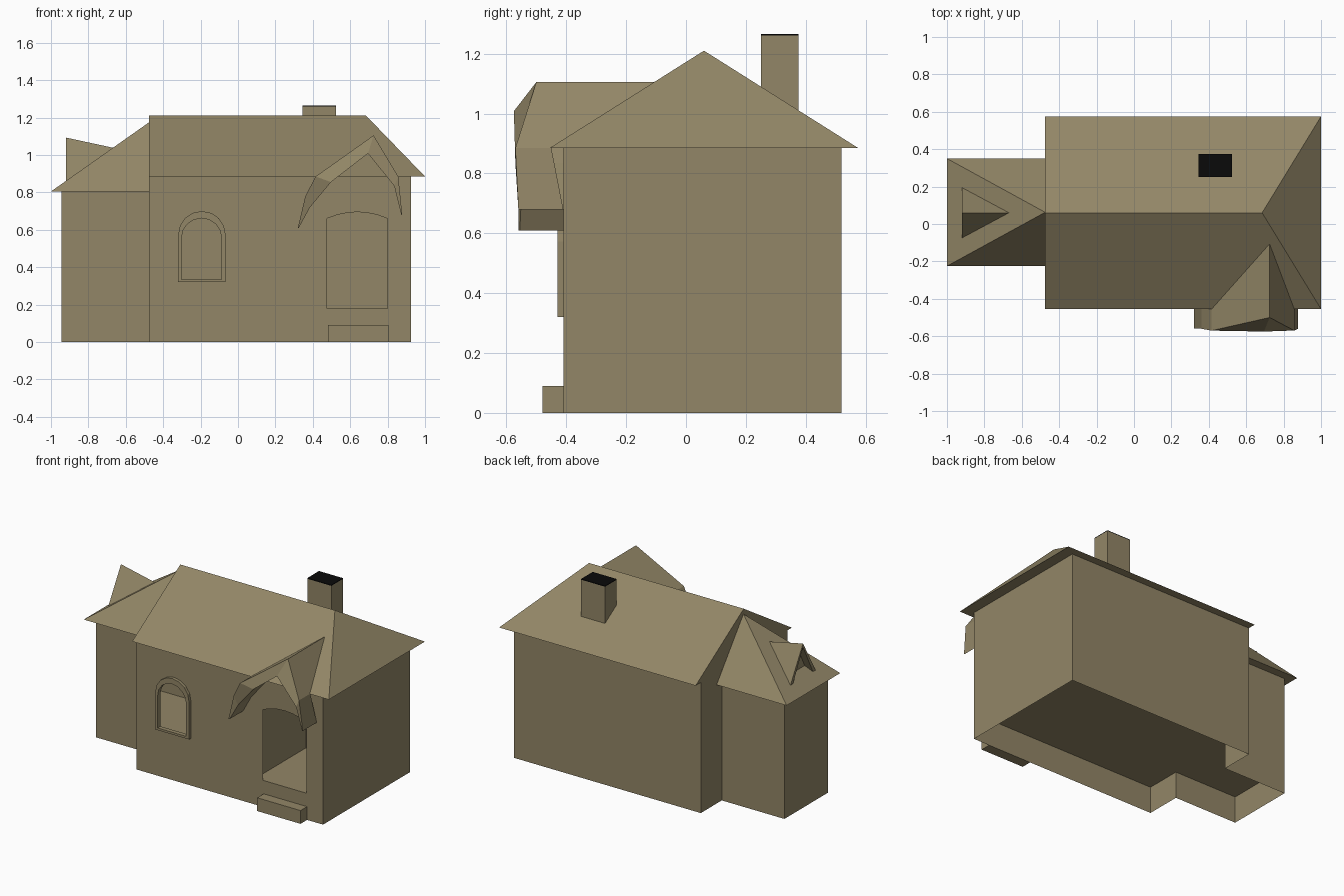
import bpy, bmesh, math
from mathutils import Vector

if "Cube" in bpy.data.objects:
    bpy.data.objects.remove(bpy.data.objects["Cube"])


def material(name, rgb):
    m = bpy.data.materials.new(name)
    m.diffuse_color = (*rgb, 1)
    m.use_nodes = True
    m.node_tree.nodes["Principled BSDF"].inputs["Base Color"].default_value = m.diffuse_color
    return m


CLAY = material("clay_tan", (0.29, 0.24, 0.135))
BLACK = material("soot_black", (0.003, 0.003, 0.003))


def finish(bm, name, mat=CLAY, recalc=True):
    if recalc:
        bmesh.ops.recalc_face_normals(bm, faces=bm.faces)
    me = bpy.data.meshes.new(name)
    bm.to_mesh(me)
    bm.free()
    me.materials.append(mat)
    ob = bpy.data.objects.new(name, me)
    bpy.context.collection.objects.link(ob)
    return ob


def poly(name, pts, faces, mat=CLAY, recalc=True):
    bm = bmesh.new()
    vs = [bm.verts.new(p) for p in pts]
    for f in faces:
        bm.faces.new([vs[i] for i in f])
    return finish(bm, name, mat, recalc)


def box(name, x0, x1, y0, y1, z0, z1, mat=CLAY):
    pts = [(x, y, z) for z in (z0, z1) for x, y in ((x0, y0), (x1, y0), (x1, y1), (x0, y1))]
    return poly(name, pts, [(3, 2, 1, 0), (4, 5, 6, 7), (0, 1, 5, 4), (1, 2, 6, 5), (2, 3, 7, 6), (3, 0, 4, 7)], mat)


def arch(x0, x1, z0, spring, rise, n):
    """Outline (x, z) of an opening with an elliptical top."""
    c, r = (x0 + x1) / 2, (x1 - x0) / 2
    top = [(c + r * math.cos(math.pi * i / n), spring + rise * math.sin(math.pi * i / n)) for i in range(n + 1)]
    return [(x0, z0), (x1, z0)] + top


def loft(name, rings, closed=True):
    """Skin a list of equal-length point rings."""
    n = len(rings[0])
    pts = [p for r in rings for p in r]
    faces = []
    for k in range(len(rings) - 1):
        for i in range(n if closed else n - 1):
            j = (i + 1) % n
            faces.append((k * n + i, k * n + j, (k + 1) * n + j, (k + 1) * n + i))
    return poly(name, pts, faces)


X0, X1, Y0, Y1, H = -0.475, 0.925, -0.41, 0.52, 0.885
WX, WY0, WY1, WH = -0.945, -0.17, 0.295, 0.805
FLOOR = 0.18

# front wall with window and door holes
win_in = arch(-0.302, -0.088, 0.335, 0.555, 0.107, 8)
win_out = arch(-0.32, -0.066, 0.32, 0.573, 0.127, 8)
c, r = 0.6375, 0.1625
door = [(0.475, FLOOR), (0.80, FLOOR)] + [
    (c + r * t, 0.66 + 0.035 * (1 - t * t)) for t in (1, 0.67, 0.33, 0, -0.33, -0.67, -1)]
bm = bmesh.new()
for loop in ([(X0, 0), (X1, 0), (X1, H), (X0, H)], win_in, door):
    vs = [bm.verts.new((x, Y0, z)) for x, z in loop]
    for i in range(len(vs)):
        if (vs[i].co - vs[i - 1].co).length > 1e-5:
            bm.edges.new((vs[i - 1], vs[i]))
bmesh.ops.triangle_fill(bm, edges=bm.edges, use_beauty=True, use_dissolve=False, normal=Vector((0, -1, 0)))
for f in bm.faces:
    if f.normal.y > 0:
        f.normal_flip()
finish(bm, "front_wall", recalc=False)

# remaining outer walls, following the plan outline
plan = [(X1, Y0, H), (X1, Y1, H), (X0, Y1, H), (X0, WY1, WH), (WX, WY1, WH),
        (WX, WY0, WH), (X0, WY0, H), (X0, Y0, H)]
pts, faces = [], []
for (xa, ya, ha), (xb, yb, hb) in zip(plan, plan[1:]):
    h = H if xa == X0 and xb == X0 else min(ha, hb)
    k = len(pts)
    pts += [(xa, ya, 0), (xb, yb, 0), (xb, yb, h), (xa, ya, h)]
    faces.append((k, k + 1, k + 2, k + 3))
poly("outer_walls", pts, faces, recalc=False)

# raised floor and inner partitions
poly("floor", [(x, y, FLOOR) for x, y, _ in plan], [tuple(range(8))], recalc=False)
poly("side_partition", [(0.42, Y0, FLOOR), (0.42, 0.13, FLOOR), (0.42, 0.13, H), (0.42, Y0, H)],
     [(3, 2, 1, 0)], recalc=False)
poly("back_partition", [(X0, 0.13, FLOOR), (X1, 0.13, FLOOR), (X1, 0.13, H), (X0, 0.13, H)],
     [(0, 1, 2, 3)], recalc=False)

# window surround and door step
loft("window_frame", [[(x, y, z) for x, z in o] for o, y in
                      ((win_out, Y0), (win_out, -0.43), (win_in, -0.43), (win_in, -0.40))])
box("door_step", 0.48, 0.805, -0.48, Y0, 0, 0.09)

# main roof: hip on the right, gable on the left
poly("main_roof",
     [(X0, -0.455, H), (1, -0.455, H), (1, 0.575, H), (X0, 0.575, H), (X0, 0.06, 1.21), (0.685, 0.06, 1.21)],
     [(0, 1, 5, 4), (1, 2, 5), (2, 3, 4, 5), (3, 0, 4), (3, 2, 1, 0)])

# wing roof
poly("wing_roof",
     [(-1, -0.225, WH), (X0, -0.225, WH), (X0, 0.35, WH), (-1, 0.35, WH), (X0, 0.0625, 1.175)],
     [(0, 1, 4), (2, 3, 4), (3, 0, 4), (1, 2, 4), (3, 2, 1, 0)])

# dormer with a recessed triangular opening
bm = bmesh.new()
a, b, p, t = [bm.verts.new(v) for v in ((-0.92, -0.075, 0.861), (-0.92, 0.195, 0.861),
                                        (-0.92, 0.06, 1.093), (-0.665, 0.06, 1.038))]
for f in ((a, t, p), (b, p, t)):
    bm.faces.new(f)
front = bm.faces.new((a, p, b))
bmesh.ops.recalc_face_normals(bm, faces=bm.faces)
bmesh.ops.inset_region(bm, faces=[front], thickness=0.025)
ext = bmesh.ops.extrude_discrete_faces(bm, faces=[front])
bmesh.ops.translate(bm, vec=(0.05, 0, 0), verts=list(ext["faces"][0].verts))
finish(bm, "dormer", recalc=False)

# crooked hood over the door: back edge, front outer edge, front inner edge, inner back edge
outer = [(0.32, -0.56, 0.61), (0.36, -0.56, 0.78), (0.415, -0.57, 0.885), (0.725, -0.50, 1.105),
         (0.857, -0.57, 0.885), (0.878, -0.56, 0.68)]
inner = [(0.325, -0.555, 0.61), (0.385, -0.55, 0.72), (0.497, -0.545, 0.855), (0.695, -0.575, 1.008),
         (0.835, -0.57, 0.835), (0.873, -0.56, 0.68)]
back_y = [Y0, Y0, -0.45, -0.10, -0.45, Y0]
back = [(x, y, z) for (x, _, z), y in zip(outer, back_y)]
inner_back = [(x, Y0, z) for x, _, z in inner]
loft("door_hood", [back, outer, inner, inner_back], closed=False)

# chimney with a black top
box("chimney", 0.345, 0.525, 0.25, 0.375, 0.95, 1.26)
box("chimney_top", 0.345, 0.525, 0.25, 0.375, 1.26, 1.265, BLACK)
